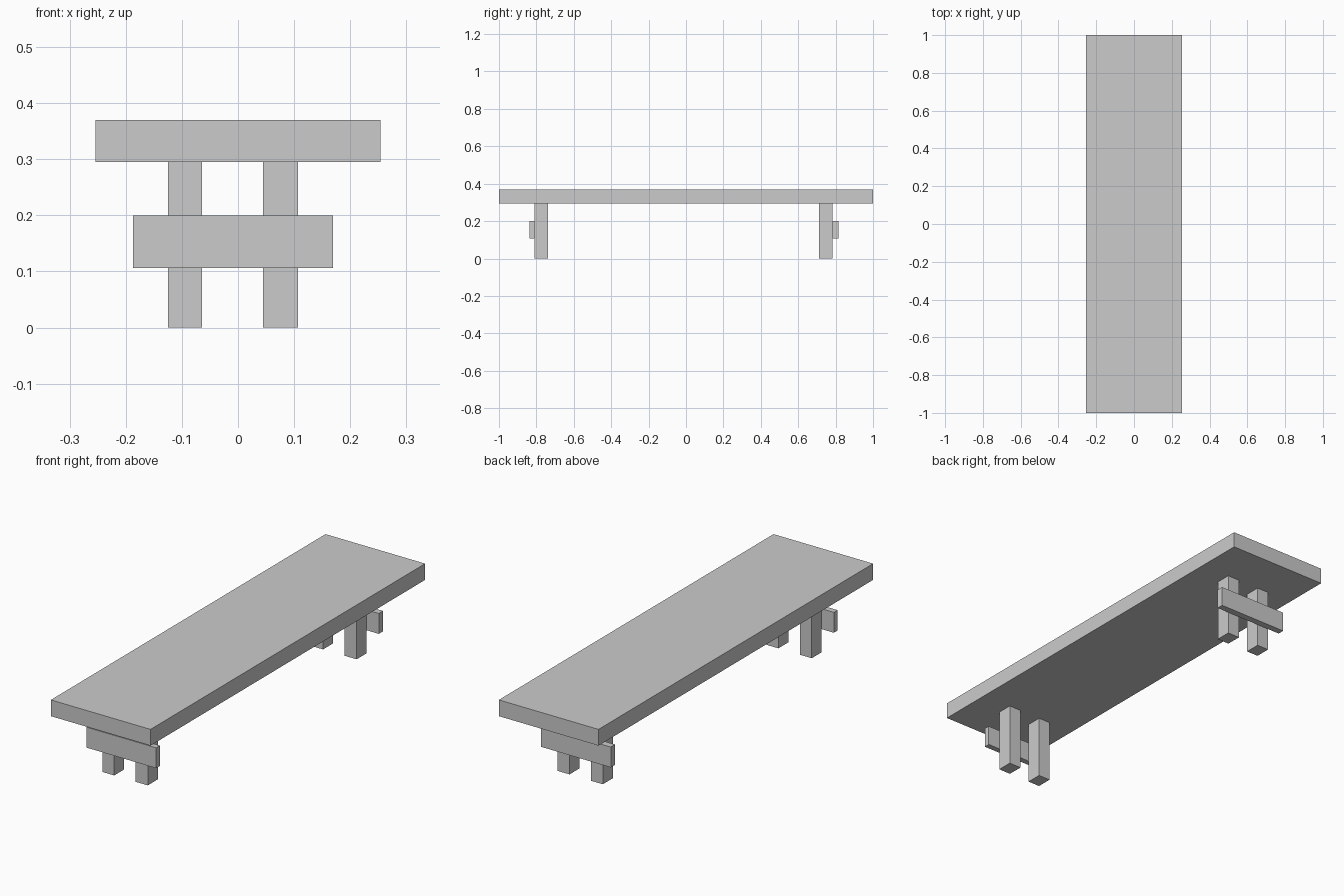
import bpy

if "Cube" in bpy.data.objects:
    bpy.data.objects.remove(bpy.data.objects["Cube"])


def box(name, x, y, z):
    """Add a box spanning the given (min, max) range on each axis."""
    spans = (x, y, z)
    bpy.ops.mesh.primitive_cube_add(size=1, location=[(a + b) / 2 for a, b in spans])
    obj = bpy.context.object
    obj.name = name
    obj.scale = [b - a for a, b in spans]
    bpy.ops.object.transform_apply(location=False, rotation=False, scale=True)
    return obj


TOP_BOTTOM = 0.295

# Long plank top
box("bench_top", (-0.254, 0.254), (-1.0, 1.0), (TOP_BOTTOM, 0.37))

# Each end: a pair of legs with a crossboard on the outer side
ends = {
    "front": ((-0.81, -0.737), (-0.837, -0.81)),
    "back": ((0.711, 0.784), (0.784, 0.815)),
}
leg_spans = {"left": (-0.125, -0.064), "right": (0.045, 0.107)}

for end, (leg_y, board_y) in ends.items():
    for side, leg_x in leg_spans.items():
        box(f"{end}_{side}_leg", leg_x, leg_y, (0.0, TOP_BOTTOM))
    box(f"{end}_crossboard", (-0.187, 0.169), board_y, (0.106, 0.2))
